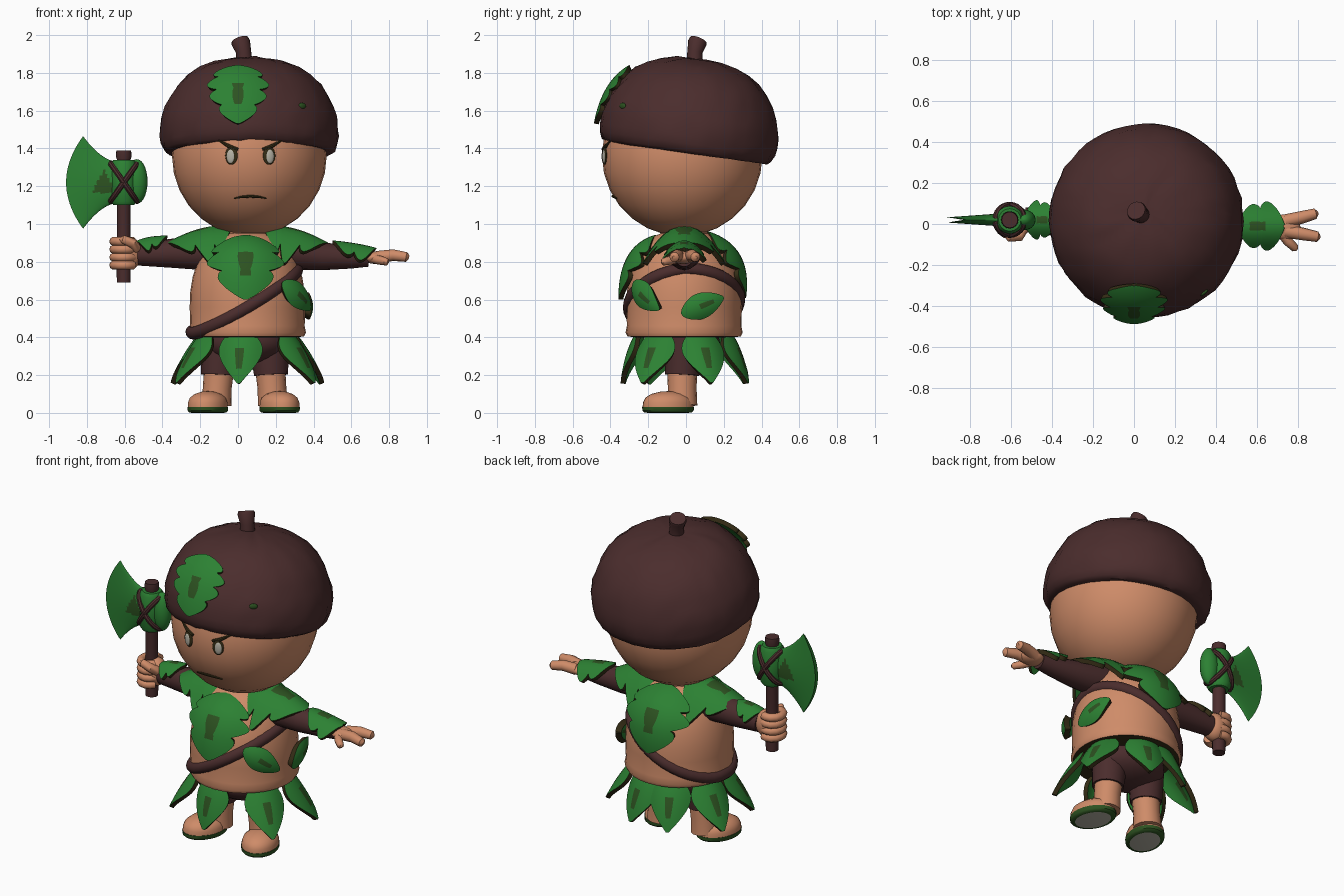
import bpy, bmesh, math
from mathutils import Vector, Matrix, noise

if "Cube" in bpy.data.objects:
    bpy.data.objects.remove(bpy.data.objects["Cube"])


def material(name, *rgb):
    m = bpy.data.materials.new(name)
    m.use_nodes = True
    m.diffuse_color = (*rgb, 1)
    m.node_tree.nodes["Principled BSDF"].inputs["Base Color"].default_value = (*rgb, 1)
    return m


SKIN = material("skin", .62, .26, .14)
BROWN = material("bark_brown", .07, .026, .026)
GREEN = material("leaf_green", .025, .22, .033)
DARK = material("vein_green", .026, .085, .015)
RIM = material("rim_brown", .036, .026, .008)
GREY = material("pale_grey", .46, .44, .37)
made = []


def finish(name, bm, *mats):
    me = bpy.data.meshes.new(name)
    bmesh.ops.recalc_face_normals(bm, faces=bm.faces)
    bm.to_mesh(me)
    bm.free()
    for m in mats:
        me.materials.append(m)
    ob = bpy.data.objects.new(name, me)
    bpy.context.collection.objects.link(ob)
    made.append(ob)
    return ob


def tube(name, path, radii, mat, seg=16, warp=None):
    """Rings swept along a path, capped, with an optional vertex mapping."""
    path = [Vector(p) for p in path]
    if not isinstance(radii, (list, tuple)):
        radii = [radii] * len(path)
    bm, rings, old, rot = bmesh.new(), [], Vector((0, 0, 1)), Matrix.Identity(3)
    for i, (p, r) in enumerate(zip(path, radii)):
        t = (path[min(i + 1, len(path) - 1)] - path[max(i - 1, 0)]).normalized()
        rot = old.rotation_difference(t).to_matrix() @ rot
        old = t
        ring = []
        for k in range(seg):
            a = math.tau * k / seg
            co = p + rot @ Vector((r * math.cos(a), r * math.sin(a), 0))
            ring.append(bm.verts.new(warp(co) if warp else co))
        rings.append(ring)
    for a, b in zip(rings, rings[1:]):
        for k in range(seg):
            n = (k + 1) % seg
            bm.faces.new((a[k], a[n], b[n], b[k]))
    bm.faces.new(rings[0][::-1])
    bm.faces.new(rings[-1])
    return finish(name, bm, mat)


def lathe(name, profile, mat, seg=32, warp=None):
    return tube(name, [(0, 0, z) for r, z in profile], [r for r, z in profile], mat, seg, warp)


def ellipsoid(name, center, size, mat, rot=Matrix.Identity(3), seg=24):
    prof = [(max(.01, math.sin(math.pi * i / 14)), -math.cos(math.pi * i / 14)) for i in range(15)]
    return lathe(name, prof, mat, seg, lambda c: Vector(center) + rot @ Matrix.Diagonal(size) @ c)


def leaf(name, base, mid, tip, normal, width, cup, lobes=0, thick=.026):
    """Curved leaf blade running base-mid-tip, with scalloped edge, vein and rim."""
    base, mid, tip = Vector(base), Vector(mid), Vector(tip)
    ctrl = 2 * mid - (base + tip) / 2
    bm, rows, ns, nt = bmesh.new(), [], 36 if lobes else 14, 10
    for i in range(ns + 1):
        s = i / ns
        p = base * (1 - s) ** 2 + ctrl * 2 * s * (1 - s) + tip * s * s
        t = ((ctrl - base) * (1 - s) + (tip - ctrl) * s).normalized()
        side = t.cross(Vector(normal)).normalized()
        n = side.cross(t)
        w = max(.06, abs(math.sin(math.pi * s ** .8)) ** (.55 if lobes else .8))
        if lobes:
            w *= .7 + .3 * abs(math.sin(math.pi * s * lobes)) ** .7
        rows.append([bm.verts.new(p + side * (width / 2 * w * v) - n * cup * (w * v) ** 2)
                     for v in (2 * j / nt - 1 for j in range(nt + 1))])
    for i in range(ns):
        for j in range(nt):
            f = bm.faces.new((rows[i][j], rows[i][j + 1], rows[i + 1][j + 1], rows[i + 1][j]))
            f.material_index = int(j in (4, 5) and .4 < i / ns < .75)
    ob = finish(name, bm, GREEN, DARK, RIM)
    mod = ob.modifiers.new("thickness", 'SOLIDIFY')
    mod.thickness, mod.offset, mod.material_offset_rim = thick, 0, 2
    return ob


# Head and neck
HC, HR = Vector((.06, -.02, 1.365)), Vector((.41, .425, .43))
ellipsoid("head", HC, HR, SKIN, seg=32)
tube("neck", [(.05, -.01, .88), (.055, -.01, 1)], .125, SKIN)


def on_face(x, z, out=0):
    u, w = (x - HC.x) / HR.x, (z - HC.z) / HR.z
    return Vector((x, HC.y - HR.y * math.sqrt(1 - u * u - w * w) - out, z))


# Face: eyes, brows and mouth
for side, tag in ((-1, "right"), (1, "left")):
    x = .065 + side * .1
    tilt = Matrix.Rotation(side * .28, 3, 'Z')
    ellipsoid(tag + "_eye_outline", on_face(x, 1.362), (.034, .008, .048), RIM, tilt)
    ellipsoid(tag + "_eye", on_face(x + side * .004, 1.358, .004), (.022, .009, .037), GREY, tilt)
    tube(tag + "_brow", [on_face(.065 + side * d, z) for d, z in ((.065, 1.395), (.11, 1.41), (.17, 1.445))],
         [.008, .011, .004], RIM, 8)
tube("mouth", [on_face(.065 + d, 1.147 - 1.6 * d * d) for d in (-.085, -.05, 0, .05, .085)],
     [.003, .006, .008, .006, .003], RIM, 8)

# Acorn cap with a rough surface and rolled rim, tilted back
TILT = Matrix.Rotation(math.radians(-8), 3, 'X')


def rough_cap(c):
    c = c * (1 + .022 * noise.noise(c * 17))
    return Vector((.06, .015, 1.475)) + TILT @ c


cap = [(.01, -.04), (.36, -.06), (.4, -.09), (.43, -.1), (.452, -.085), (.467, -.05), (.473, -.01), (.472, .04),
       (.464, .09), (.447, .14), (.42, .2), (.38, .26), (.33, .31), (.27, .35), (.2, .378), (.12, .396),
       (.05, .402), (.01, .403)]
lathe("acorn_cap", cap, BROWN, 56, rough_cap)
tube("cap_stem", [(.035, .045, 1.84), (.03, .047, 1.91), (.015, .06, 1.96), (.01, .066, 1.975)],
     [.044, .04, .05, .046], BROWN)
leaf("cap_leaf", (0, -.295, 1.83), (0, -.41, 1.715), (0, -.475, 1.53), (0, -.8, .6), .32, .035, 4)
ellipsoid("cap_mark", (.34, -.335, 1.625), (.024, .009, .017), DARK, Matrix.Rotation(.67, 3, 'Z'))

# Torso with a dark hem
BODY = Vector((.05, -.01, 0))
torso = [(.26, .4), (.3, .405), (.31, .425), (.303, .46), (.306, .56), (.303, .64), (.29, .72), (.265, .8),
         (.22, .88), (.16, .935), (.1, .96)]
trunk = lathe("torso", torso, SKIN, 32, lambda c: c + BODY)
trunk.data.materials.append(RIM)
for f in trunk.data.polygons:
    f.material_index = int(f.center.z < .41)


def torso_radius(z):
    for (r0, z0), (r1, z1) in zip(torso, torso[1:]):
        if z <= z1:
            return r0 + (r1 - r0) * max(0, (z - z0) / (z1 - z0))
    return .1


# Diagonal strap, sagging a little across the chest
loop = []
for k in range(41):
    a, z = math.tau * k / 40, .6
    for _ in range(8):
        z = .605 + .57 * torso_radius(z) * math.cos(a) - .045 * max(0, -math.sin(a))
    r = torso_radius(z) - .016
    loop.append(BODY + Vector((r * math.cos(a), r * math.sin(a), z)))
tube("strap", loop, .035, BROWN, 12)

# Collar leaves
leaf("front_collar_leaf", (.04, -.16, .93), (.04, -.3, .82), (.04, -.345, .6), (0, -1, .5), .4, .08, 3)
leaf("back_collar_leaf", (.04, .11, .95), (.04, .275, .83), (.04, .305, .61), (0, 1, .5), .42, .08, 3)
for side, tag in ((-1, "right"), (1, "left")):
    leaf(tag + "_shoulder_leaf", (.05 + side * .08, -.01, .975), (.05 + side * .24, -.01, .965),
         (.05 + side * .42, -.01, .89), (0, 0, 1), .42, .19, 3)

# Side leaves on the torso
leaf("front_side_leaf", (.23, -.265, .685), (.32, -.225, .62), (.37, -.135, .55), (.75, -.65, 0), .12, .02, 1, .035)
leaf("back_side_leaf", (.37, -.02, .525), (.375, .09, .57), (.33, .19, .61), (1, .3, 0), .12, .02, 1, .035)

# Sleeves and arm leaves
tube("left_sleeve", [(.15, -.01, .85), (.3, -.01, .85), (.45, -.01, .83), (.6, -.01, .82), (.69, -.01, .82)],
     [.1, .093, .075, .056, .046], BROWN)
tube("right_sleeve", [(-.05, -.005, .85), (-.2, 0, .85), (-.35, .015, .845), (-.53, .02, .84)],
     [.1, .093, .077, .06], BROWN)
leaf("left_arm_leaf", (.725, -.01, .862), (.62, -.01, .885), (.5, -.01, .9), (0, 0, 1), .23, .085, 2)
leaf("right_arm_leaf", (-.53, .02, .9), (-.46, .02, .92), (-.375, .02, .925), (0, 0, 1), .18, .07, 2)

# Open left hand
ellipsoid("left_palm", (.735, -.015, .822), (.075, .062, .034), SKIN)
for i, (y0, x, y) in enumerate(((.015, .895, .05), (-.035, .905, -.062))):
    tube(f"left_finger_{i + 1}", [(.74, y0, .825), ((.74 + x) / 2, (y0 + y) / 2, .835), (x - .012, y, .825),
                                  (x, y, .822)], [.033, .031, .026, .01], SKIN, 10)
tube("left_thumb", [(.71, -.03, .82), (.75, -.085, .808), (.785, -.118, .8), (.795, -.125, .8)],
     [.026, .024, .02, .008], SKIN, 10)

# Axe handle and the fist around it
AX, AY = -.605, .02
tube("axe_handle", [(AX, AY, z) for z in (.69, .72, 1.34, 1.36, 1.39)], [.036, .037, .036, .042, .039], BROWN)
ellipsoid("right_palm", (-.575, .02, .845), (.07, .066, .085), SKIN)
for i in range(4):
    arc = [math.radians(d) for d in range(60, 331, 27)]
    tube(f"right_finger_{i + 1}", [(AX + .054 * math.cos(a), AY - .01 + .06 * math.sin(a), .782 + .042 * i)
                                   for a in arc], .024, SKIN, 10)
tube("right_thumb", [(-.54, -.02, .87), (-.56, -.06, .9), (-.61, -.065, .92), (-.625, -.06, .92)],
     [.028, .026, .022, .008], SKIN, 10)


# Axe head: flared blade with a dark wedge, hub, poll and crossed lashings
def blade_shape(c):
    u, v = c.z, c.x
    return Vector((-.64 - u * (.27 - .09 * v * v), AY + .032 * (1 - .6 * u) * c.y,
                   1.22 + v * (.11 + .135 * u ** 1.8)))


blade = lathe("axe_blade", [(1, i / 20) for i in range(21)], GREEN, 64, blade_shape)
blade.data.materials.append(DARK)
for f in blade.data.polygons:
    f.material_index = int(f.center.z > 1.165 and abs(f.center.x + .71) < .5 * (1.29 - f.center.z))
tube("axe_hub", [(AX, AY, z) for z in (1.1, 1.12, 1.32, 1.34)], [.055, .068, .068, .055], GREEN)
ellipsoid("axe_poll", (-.535, AY, 1.225), (.056, .05, .118), GREEN)
for s, tag in ((-1, "falling"), (1, "rising")):
    ring = [math.tau * k / 24 for k in range(25)]
    tube(tag + "_axe_lashing", [(AX + .07 * math.cos(a), AY + .073 * math.sin(a), 1.22 + s * .1 * math.cos(a))
                                for a in ring], .015, BROWN, 8)

# Leaf skirt
for i, deg in enumerate((-98, -32, 20, 73, 114, 160, 207)):
    d = Vector((math.cos(math.radians(deg)), math.sin(math.radians(deg)), 0))
    wide = abs(d.x)
    at = lambda r, z: BODY + d * r + Vector((0, 0, z))
    leaf(f"skirt_leaf_{i + 1}", at(.23, .44), at(.285 + .045 * wide, .32), at(.31 + .115 * wide, .155),
         d + Vector((0, 0, .5)), .22, .04)

# Shorts, legs, feet and soles
ellipsoid("hips", (.04, -.01, .37), (.22, .19, .12), BROWN)
for side, tag in ((-1, "right"), (1, "left")):
    x = .035 + side * .135
    tube(tag + "_shorts_leg", [(x, -.01, .4), (x, -.015, .3), (x + side * .005, -.02, .2)], [.1, .098, .09], BROWN)
    tube(tag + "_leg", [(x, -.02, .24), (x + side * .01, -.02, .13), (x + side * .015, -.02, .04)],
         [.08, .076, .08], SKIN)
    turn = Matrix.Rotation(side * .3, 3, 'Z')
    place = lambda c: turn @ Vector((c.x * .105, c.y * .14, c.z)) + Vector((.03 + side * .19, -.095, 0))
    lathe(tag + "_foot", [(.98, .028), (.97, .055), (.88, .08), (.65, .1), (.3, .112), (.02, .115)], SKIN, 24, place)
    sole = lathe(tag + "_sole", [(.78, 0), (.92, .003), (.99, .012), (1, .032)], DARK, 24, place)
    sole.data.materials.append(GREY)
    for f in sole.data.polygons:
        f.material_index = int(f.normal.z < -.99)

# Bake modifiers and smooth everything with sharp edges kept
bpy.ops.object.select_all(action='DESELECT')
for ob in made:
    ob.select_set(True)
bpy.context.view_layer.objects.active = made[0]
bpy.ops.object.convert(target='MESH')
bpy.ops.object.shade_smooth_by_angle(angle=math.radians(40))
